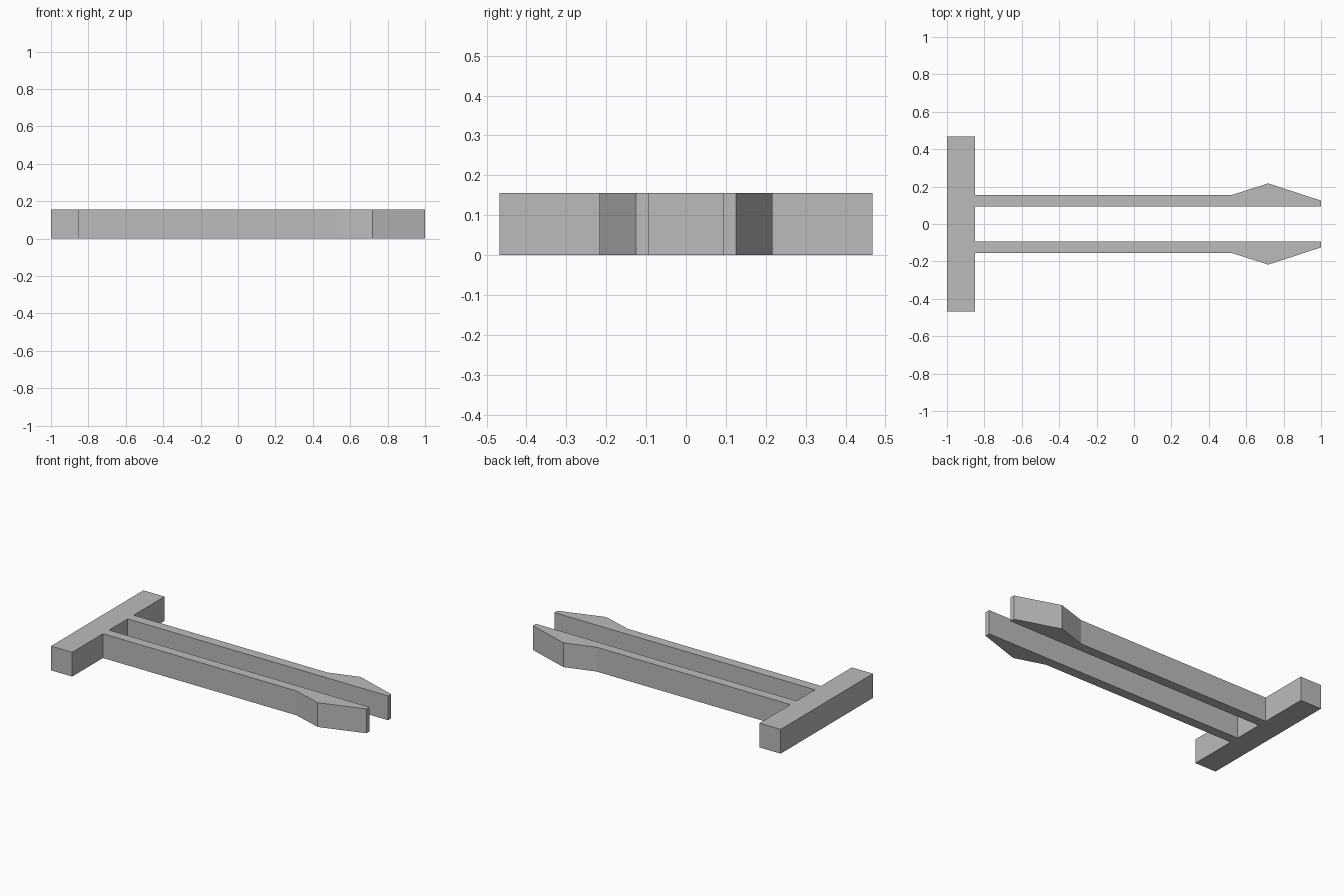
import bpy
import bmesh

cube = bpy.data.objects.get("Cube")
if cube:
    bpy.data.objects.remove(cube, do_unlink=True)

HEIGHT = 0.156

# Plain grey plastic
grey = bpy.data.materials.new("plain_grey")
grey.use_nodes = True
colour = (0.5, 0.5, 0.5, 1.0)
grey.diffuse_color = colour
grey.node_tree.nodes["Principled BSDF"].inputs["Base Color"].default_value = colour


def extruded_outline(name, outline, height):
    """Flat closed outline raised into a solid standing on the ground."""
    bm = bmesh.new()
    base = bm.faces.new([bm.verts.new((x, y, 0)) for x, y in outline])
    raised = bmesh.ops.extrude_face_region(bm, geom=[base], use_keep_orig=True)
    top = [v for v in raised["geom"] if isinstance(v, bmesh.types.BMVert)]
    bmesh.ops.translate(bm, verts=top, vec=(0, 0, height))
    bmesh.ops.recalc_face_normals(bm, faces=bm.faces)
    mesh = bpy.data.meshes.new(name)
    bm.to_mesh(mesh)
    bm.free()
    mesh.materials.append(grey)
    obj = bpy.data.objects.new(name, mesh)
    bpy.context.collection.objects.link(obj)
    return obj


# Back half of the outline: crossbar end, then prong with its barbed tip
half = [
    (-1.0, 0.468), (-0.85, 0.468),
    (-0.85, 0.156), (0.525, 0.156),
    (0.718, 0.217), (1.0, 0.125),
    (1.0, 0.094), (-0.85, 0.094),
]

# Mirror the half to get one continuous crossbar with two prongs
outline = half + [(x, -y) for x, y in reversed(half)]
extruded_outline("crossbar_with_prongs", outline, HEIGHT)
